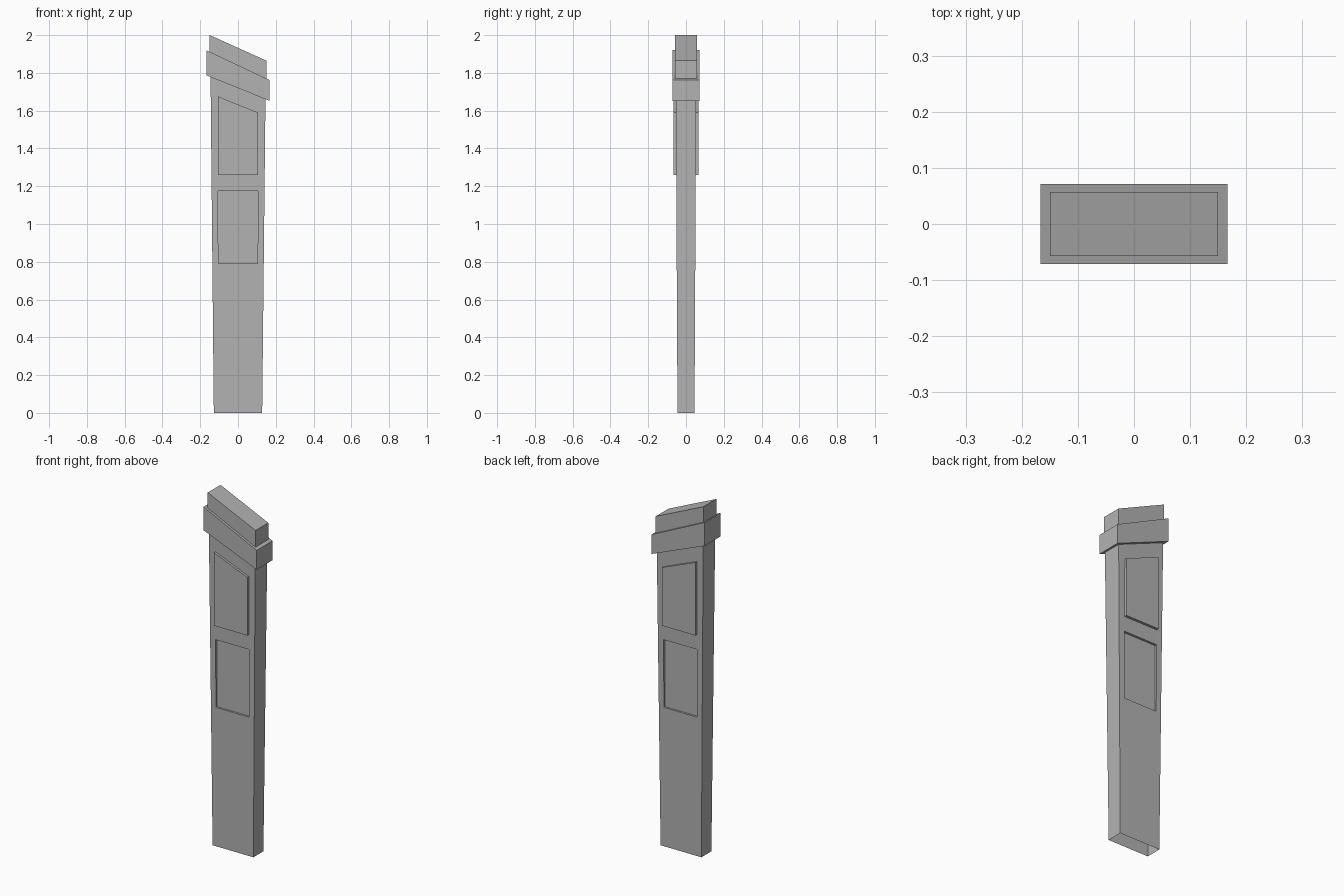
import bpy
import bmesh

cube = bpy.data.objects.get("Cube")
if cube:
    bpy.data.objects.remove(cube)

grey = bpy.data.materials.new("plain grey")
grey.use_nodes = True
COLOUR = (0.45, 0.45, 0.45, 1)
grey.diffuse_color = COLOUR
grey.node_tree.nodes["Principled BSDF"].inputs["Base Color"].default_value = COLOUR


def block(name, bottom, top):
    """Six-sided block; each end is (half width, y front, y back, z at -x, z at +x)."""
    bm = bmesh.new()
    rings = []
    for half, y0, y1, z_left, z_right in (bottom, top):
        corners = ((-half, y0, z_left), (half, y0, z_right),
                   (half, y1, z_right), (-half, y1, z_left))
        rings.append([bm.verts.new(c) for c in corners])
    low, high = rings
    bm.faces.new(low[::-1])
    bm.faces.new(high)
    for i in range(4):
        j = (i + 1) % 4
        bm.faces.new((low[i], low[j], high[j], high[i]))
    bmesh.ops.recalc_face_normals(bm, faces=bm.faces)
    mesh = bpy.data.meshes.new(name)
    bm.to_mesh(mesh)
    bm.free()
    mesh.materials.append(grey)
    obj = bpy.data.objects.new(name, mesh)
    bpy.context.collection.objects.link(obj)
    return obj


# Tapered shaft with a slanted top hidden in the collar
shaft = block("shaft", (0.128, -0.045, 0.045, 0, 0), (0.146, -0.054, 0.054, 1.85, 1.71))

# Slanted collar and cap
block("collar", (0.167, -0.071, 0.071, 1.787, 1.652), (0.167, -0.071, 0.071, 1.92, 1.762))
block("cap", (0.15, -0.057, 0.057, 1.85, 1.71), (0.15, -0.057, 0.057, 2.0, 1.865))

# Raised upper panels and cutters for the sunken lower panels, front and back
cutters = []
for side, sign in (("front", -1), ("back", 1)):
    y0, y1 = sorted((sign * 0.04, sign * 0.066))
    block(side + "_raised_panel", (0.105, y0, y1, 1.26, 1.26), (0.105, y0, y1, 1.675, 1.59))
    y0, y1 = sorted((sign * 0.038, sign * 0.1))
    cutter = block(side + "_recess_cutter", (0.104, y0, y1, 0.79, 0.79),
                   (0.106, y0, y1, 1.175, 1.175))
    cutter.hide_render = True
    cutters.append(cutter)
    cut = shaft.modifiers.new(side + " recess", "BOOLEAN")
    cut.operation = "DIFFERENCE"
    cut.solver = "EXACT"
    cut.object = cutter

# Bake the recesses, then open the foot of the shaft
graph = bpy.context.evaluated_depsgraph_get()
carved = bpy.data.meshes.new_from_object(shaft.evaluated_get(graph))
shaft.modifiers.clear()
shaft.data = carved
for cutter in cutters:
    bpy.data.objects.remove(cutter)

bm = bmesh.new()
bm.from_mesh(carved)
foot = [f for f in bm.faces if f.calc_center_median().z < 0.001]
bmesh.ops.delete(bm, geom=foot, context="FACES")
bm.to_mesh(carved)
bm.free()
